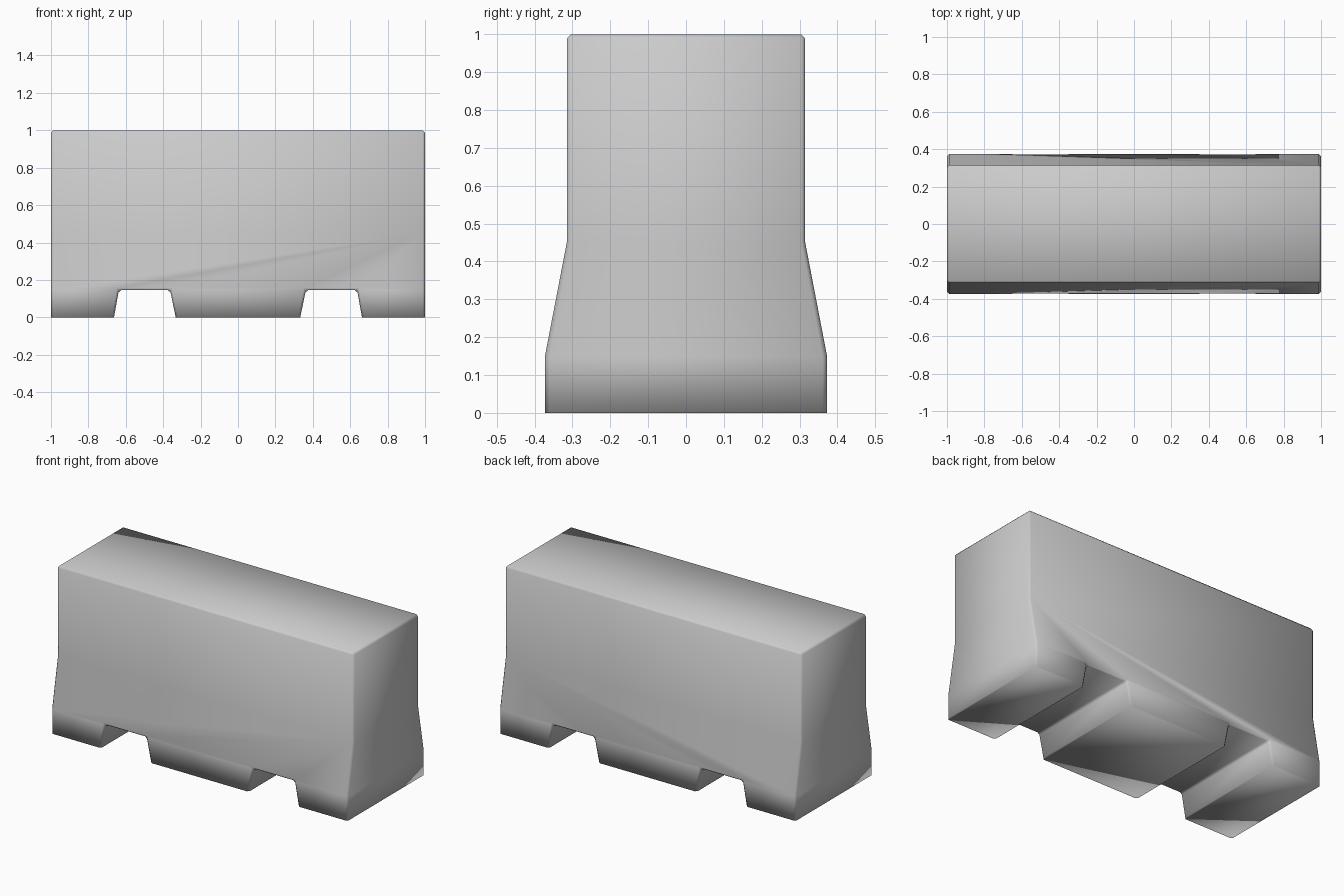
import bpy, bmesh
from mathutils import Vector

if "Cube" in bpy.data.objects:
    bpy.data.objects.remove(bpy.data.objects["Cube"])

BASE_Y, TOP_Y = 0.373, 0.315      # half depths of foot and wall
Z_FOOT, Z_WALL = 0.148, 0.45      # start and end of the sloped flank

# Front outline with two forklift notches (right half, mirrored to the left)
right = [(0.333, 0), (0.363, 0.145), (0.637, 0.145), (0.663, 0), (1, 0), (1, 1)]
outline = right + [(-x, z) for x, z in reversed(right)]

bm = bmesh.new()
face = bm.faces.new([bm.verts.new((x, -BASE_Y, z)) for x, z in outline])
ext = bmesh.ops.extrude_face_region(bm, geom=[face])
verts = [g for g in ext["geom"] if isinstance(g, bmesh.types.BMVert)]
bmesh.ops.translate(bm, verts=verts, vec=(0, 2 * BASE_Y, 0))
bmesh.ops.recalc_face_normals(bm, faces=bm.faces)

# Small chamfer on every edge except those resting on the ground
edges = [e for e in bm.edges if max(v.co.z for v in e.verts) > 0.01]
bmesh.ops.bevel(bm, geom=edges, offset=0.012, segments=1, profile=0.5,
                affect='EDGES', clamp_overlap=True)

# Cut the flank lines, then pull the upper wall inwards
for z in (Z_FOOT, Z_WALL):
    bmesh.ops.bisect_plane(bm, geom=bm.verts[:] + bm.edges[:] + bm.faces[:],
                           dist=1e-5, plane_co=Vector((0, 0, z)),
                           plane_no=Vector((0, 0, 1)))
for v in bm.verts:
    t = min(max((v.co.z - Z_FOOT) / (Z_WALL - Z_FOOT), 0), 1)
    v.co.y *= 1 + t * (TOP_Y / BASE_Y - 1)

# Soft shading across the whole block
bmesh.ops.recalc_face_normals(bm, faces=bm.faces)
for f in bm.faces:
    f.smooth = True
mesh = bpy.data.meshes.new("barrier_block")
bm.to_mesh(mesh)
bm.free()
bpy.context.collection.objects.link(bpy.data.objects.new("barrier_block", mesh))
